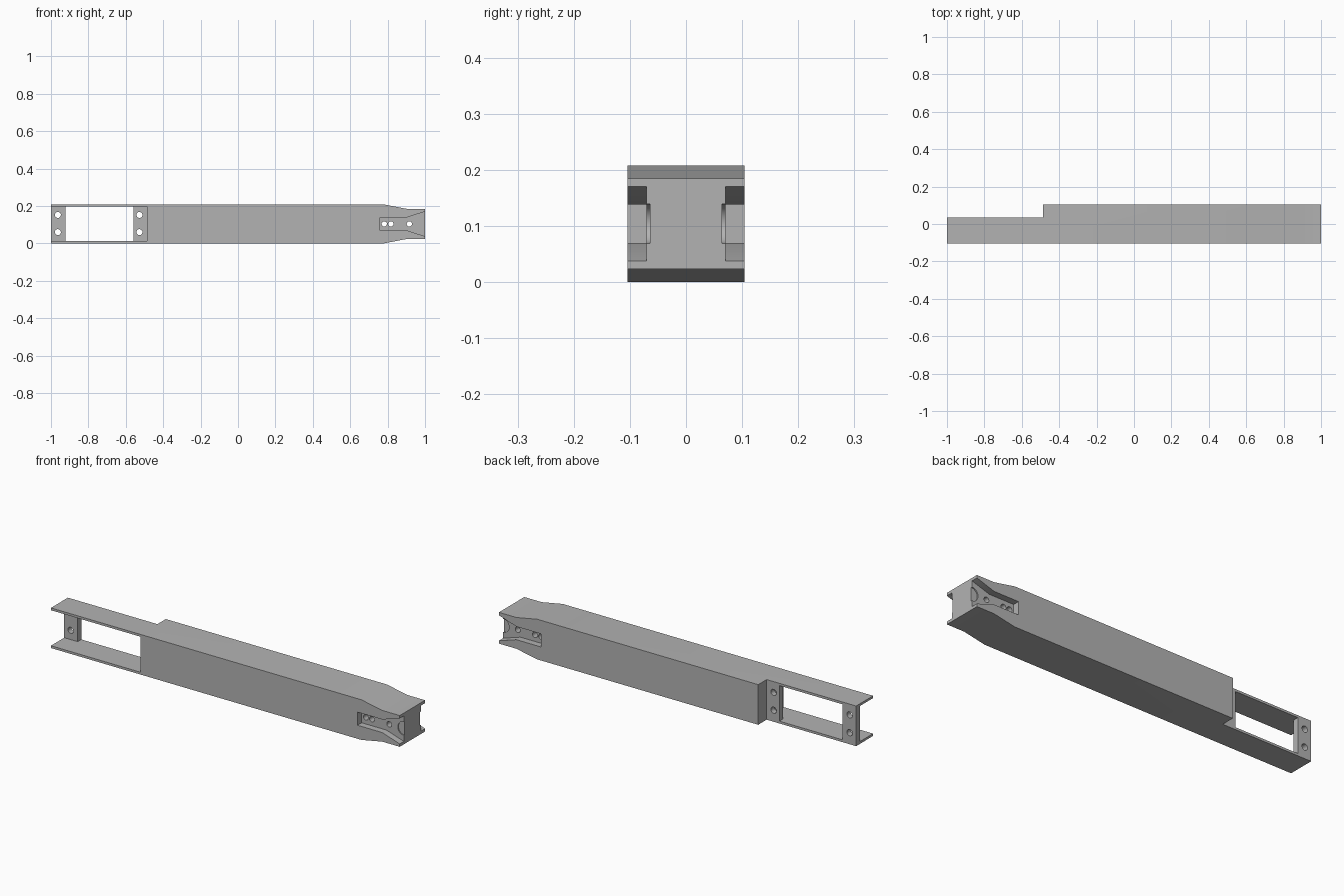
import bpy
import bmesh
from mathutils import Vector

cube = bpy.data.objects.get("Cube")
if cube:
    bpy.data.objects.remove(cube, do_unlink=True)

# Single plain grey
grey = bpy.data.materials.new("plain grey")
grey.use_nodes = True
grey.diffuse_color = (0.45, 0.45, 0.45, 1)
grey.node_tree.nodes["Principled BSDF"].inputs["Base Color"].default_value = grey.diffuse_color

HEIGHT = 0.208
HALF = 0.104       # half depth of the beam
STEP_X = -0.487    # start of the shallow splice section
BACK = 0.035       # rear face of the splice section
FLANGE = 0.012
MID = HEIGHT / 2


def prism(name, points, y0, y1):
    """Extrude an x-z outline from y0 to y1."""
    bm = bmesh.new()
    face = bm.faces.new([bm.verts.new((x, y0, z)) for x, z in points])
    new = bmesh.ops.extrude_face_region(bm, geom=[face])["geom"]
    moved = [v for v in new if isinstance(v, bmesh.types.BMVert)]
    bmesh.ops.translate(bm, verts=moved, vec=Vector((0, y1 - y0, 0)))
    bmesh.ops.recalc_face_normals(bm, faces=bm.faces)
    mesh = bpy.data.meshes.new(name)
    bm.to_mesh(mesh)
    bm.free()
    mesh.materials.append(grey)
    obj = bpy.data.objects.new(name, mesh)
    bpy.context.collection.objects.link(obj)
    return obj


def box(name, x0, x1, y0, y1, z0, z1):
    return prism(name, [(x0, z0), (x1, z0), (x1, z1), (x0, z1)], y0, y1)


def rod(name, x, z, radius, y0, y1):
    bpy.ops.mesh.primitive_cylinder_add(vertices=32, radius=radius, depth=y1 - y0,
                                        location=(x, (y0 + y1) / 2, z),
                                        rotation=(1.5707963, 0, 0))
    obj = bpy.context.object
    obj.name = name
    obj.data.materials.append(grey)
    return obj


def cut(target, cutter):
    cutter.hide_render = True
    mod = target.modifiers.new("cut", "BOOLEAN")
    mod.operation = "DIFFERENCE"
    mod.solver = "EXACT"
    mod.object = cutter
    bpy.context.view_layer.objects.active = target
    bpy.ops.object.modifier_apply(modifier=mod.name)
    bpy.data.objects.remove(cutter, do_unlink=True)


def mirrored(lower):
    """Close an outline by mirroring its lower half about mid height."""
    return lower + [(x, HEIGHT - z) for x, z in reversed(lower)]


# Beam with tapered nose
beam = prism("beam", mirrored([(-1, 0), (0.78, 0), (0.9, 0.023), (1, 0.023)]), -HALF, HALF)

# Splice section: stepped back, open front channel, window through the web
cut(beam, box("step_cutter", -1.1, STEP_X, BACK, 0.2, -0.1, 0.4))
cut(beam, box("channel_cutter", -1.1, STEP_X, -0.2, 0.005, FLANGE, HEIGHT - FLANGE))
cut(beam, box("window_cutter", -0.923, -0.56, -0.05, 0.1, FLANGE, HEIGHT - FLANGE))

# Bolt holes in the two web plates
for x in (-0.963, -0.527):
    for z in (0.06, 0.152):
        cut(beam, rod("bolt_cutter", x, z, 0.016, -0.05, 0.1))

# Flared pockets on both sides of the nose, with a half-round seat at the end
flare = mirrored([(0.758, 0.07), (0.9, 0.07), (1, 0.038), (1.05, 0.022)])
for side in (-1, 1):
    y0, y1 = sorted((side * 0.07, side * 0.2))
    cut(beam, prism("pocket_cutter", flare, y0, y1))
    y0, y1 = sorted((side * 0.064, side * 0.09))
    cut(beam, rod("seat_cutter", 1, MID, 0.035, y0, y1))

# Pin holes right through the nose
for x in (0.782, 0.817, 0.916):
    cut(beam, rod("pin_cutter", x, MID, 0.014, -0.2, 0.2))

bpy.ops.object.select_all(action="DESELECT")
beam.select_set(True)
bpy.context.view_layer.objects.active = beam
bpy.ops.object.shade_smooth_by_angle(angle=0.5)
